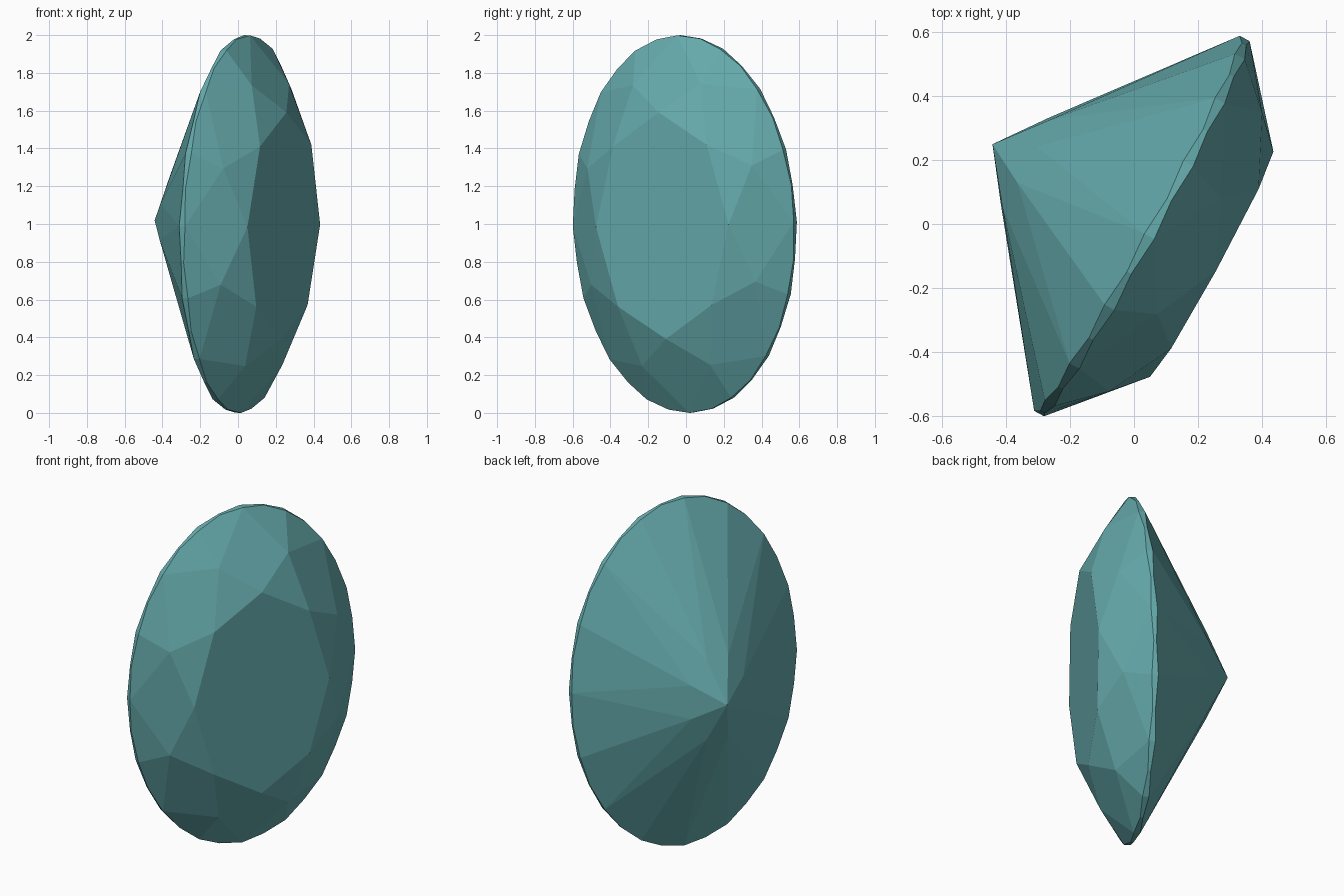
import bpy, bmesh, math
from mathutils import Vector, Matrix

if "Cube" in bpy.data.objects:
    bpy.data.objects.remove(bpy.data.objects["Cube"])

HALF_WIDTH, HALF_LENGTH = 0.667, 1.0
bm = bmesh.new()


def ring(count, radius, height, phase=0.0):
    """Elliptical ring; height is a function of the vertex index."""
    out = []
    for i in range(count):
        a = 2 * math.pi * i / count + phase
        out.append(bm.verts.new((radius * HALF_WIDTH * math.cos(a),
                                 radius * HALF_LENGTH * math.sin(a), height(i))))
    return out


# Rings from table to culet; the girdle is gently scalloped
eighth = math.pi / 8
table = ring(8, 0.60, lambda i: 0.272)
crown = ring(8, 0.805, lambda i: 0.171, eighth)
upper = ring(32, 1.0, lambda i: 0.031 if i % 2 else 0.041)
lower = ring(32, 1.0, lambda i: 0.016 if i % 2 else 0.006)
pavilion = ring(8, 0.25, lambda i: -0.391, eighth)
culet = bm.verts.new((0, 0, -0.508))

# Table facet
bm.faces.new(table)
for k in range(8):
    n = (k + 1) % 8
    g = 4 * k
    # Star facet and kite facet of the crown
    bm.faces.new((table[k], crown[k], table[n]))
    bm.faces.new((table[k], crown[k - 1], upper[g], crown[k]))
    # Kite facet of the pavilion
    bm.faces.new((culet, pavilion[k], lower[g], pavilion[k - 1]))
    # Half facets either side of the girdle
    for s in (0, 2):
        a, b, c = g + s, g + s + 1, (g + s + 2) % 32
        bm.faces.new((crown[k], upper[a], upper[b], upper[c]))
        bm.faces.new((pavilion[k], lower[c], lower[b], lower[a]))

# Thin girdle band
for i in range(32):
    j = (i + 1) % 32
    bm.faces.new((upper[i], lower[i], lower[j], upper[j]))

bmesh.ops.recalc_face_normals(bm, faces=bm.faces)

# Stand the stone upright, table turned to the front right, with a slight lean
across = Vector((0.48, 0.877, 0)).normalized()
facing = Vector((0.877, -0.48, 0)).normalized()
z_axis = (facing - 0.036 * Vector((0, 0, 1))).normalized()
y_axis = Vector((0, 0, 1)) + 0.036 * facing - 0.017 * across
x_axis = y_axis.cross(z_axis).normalized()
y_axis = z_axis.cross(x_axis)
turn = Matrix((x_axis, y_axis, z_axis)).transposed().to_4x4()
bm.transform(Matrix.Translation((0.004, 0.005, 1.0)) @ turn)
low = min(v.co.z for v in bm.verts)
bm.transform(Matrix.Translation((0, 0, -low)))

mesh = bpy.data.meshes.new("oval_gem")
bm.to_mesh(mesh)
bm.free()
gem = bpy.data.objects.new("oval_gem", mesh)
bpy.context.collection.objects.link(gem)

# Teal stone
teal = bpy.data.materials.new("teal_stone")
teal.diffuse_color = (0.13, 0.40, 0.41, 1)
teal.use_nodes = True
teal.node_tree.nodes["Principled BSDF"].inputs["Base Color"].default_value = teal.diffuse_color
mesh.materials.append(teal)
